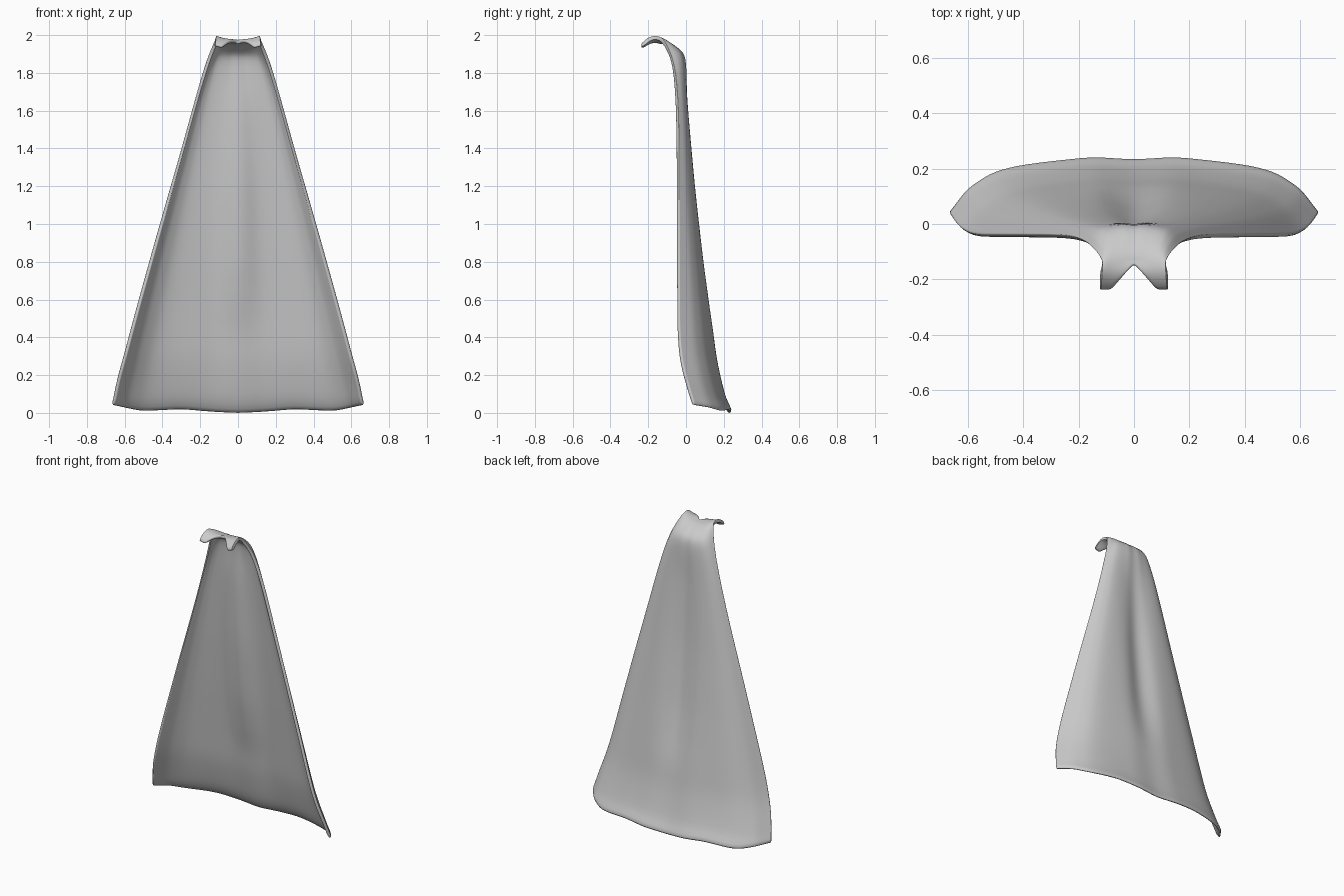
import bpy, bmesh, math

if "Cube" in bpy.data.objects:
    bpy.data.objects.remove(bpy.data.objects["Cube"])

def interp(table, v):
    """Linear lookup in a list of (key, value) pairs with rising keys."""
    if v <= table[0][0]:
        return table[0][1]
    for (a, p), (b, q) in zip(table, table[1:]):
        if v <= b:
            return p + (q - p) * (v - a) / (b - a)
    return table[-1][1]

# height, half width, y of side edges, y of back
ROWS = [(0.0, .672, .045, .25), (.05, .66, .03, .222), (.1, .653, .018, .205),
        (.2, .633, -.008, .182), (.3, .608, -.026, .162), (.4, .582, -.034, .15),
        (.5, .555, -.037, .138), (.6, .528, -.037, .125), (.7, .5, -.037, .113),
        (.8, .472, -.037, .1), (1.0, .416, -.037, .078), (1.2, .358, -.037, .056),
        (1.4, .3, -.037, .038), (1.6, .245, -.04, .02), (1.7, .217, -.046, .012),
        (1.8, .188, -.055, .005), (1.87, .165, -.07, 0), (1.91, .15, -.085, -.012),
        (1.95, .132, -.103, -.05), (1.98, .12, -.122, -.088), (1.992, .113, -.138, -.118)]
# rounded cross-section, wavy hem and depth of the central fold
SECTION = [(0, .95), (.22, 1), (.45, .92), (.6, .86), (.76, .74), (.9, .43), (1, 0)]
HEM = [(0, .002), (.22, .01), (.45, .024), (.76, .012), (1, .045)]
FOLD = [(.42, 0), (.6, .022), (.8, .036), (1.2, .036), (1.6, .018), (1.82, 0)]
COLS = 28

bm = bmesh.new()
ts = [math.sin((2 * i / COLS - 1) * math.pi / 2) for i in range(COLS + 1)]
grid = []
for z, w, edge, back in ROWS:
    row = []
    for t in ts:
        x = w * t
        y = edge + (back - edge) * interp(SECTION, abs(t))
        y -= interp(FOLD, z) * math.exp(-(x / .09) ** 2)
        zz = z + interp(HEM, abs(t)) * max(0, 1 - z / .3)
        if z > 1.9:
            zz -= .02 * (1 - t * t) * (z - 1.9) / .092
        row.append(bm.verts.new((x, y, zz)))
    grid.append(row)

# two prongs reaching forward over the shoulders
last = [v.co.copy() for v in grid[-1]]
for s in (.25, .5, .75, 1):
    row = []
    for t, c in zip(ts, last):
        x = c.x * (1 + .06 * s)
        end = max(-.243, -.142 - 1.25 * abs(x))
        y = c.y + (end - c.y) * s
        d = max(0, -y - .13) / .113
        z = c.z + .012 * math.sin(d * math.pi) - .042 * d * d
        row.append(bm.verts.new((x, y, z)))
    grid.append(row)

for a, b in zip(grid, grid[1:]):
    for i in range(COLS):
        bm.faces.new((a[i + 1], a[i], b[i], b[i + 1]))
mesh = bpy.data.meshes.new("cape")
bm.to_mesh(mesh)
bm.free()
cape = bpy.data.objects.new("cape", mesh)
bpy.context.collection.objects.link(cape)

# cloth thickness, then smoothing
solid = cape.modifiers.new("thickness", 'SOLIDIFY')
solid.thickness = .02
solid.offset = -1
sub = cape.modifiers.new("smooth", 'SUBSURF')
sub.levels = sub.render_levels = 1

grey = bpy.data.materials.new("light grey cloth")
grey.diffuse_color = (.6, .6, .6, 1)
grey.use_nodes = True
grey.node_tree.nodes["Principled BSDF"].inputs["Base Color"].default_value = grey.diffuse_color
mesh.materials.append(grey)
bpy.context.view_layer.objects.active = cape
cape.select_set(True)
bpy.ops.object.shade_smooth_by_angle(angle=math.radians(50))
